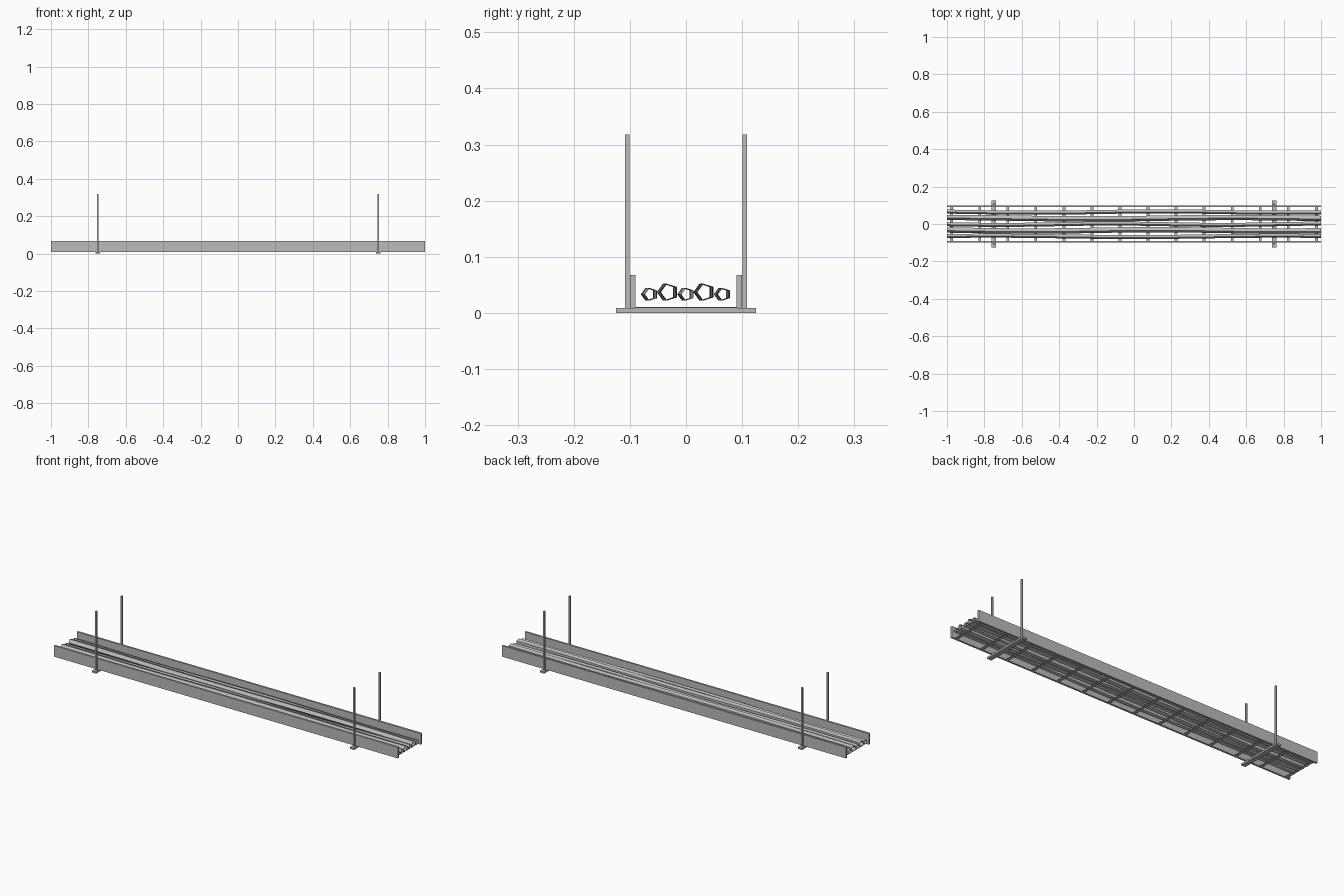
import bpy, bmesh, math

cube = bpy.data.objects.get("Cube")
if cube:
    bpy.data.objects.remove(cube, do_unlink=True)

steel = bpy.data.materials.new("galvanised grey")
steel.use_nodes = True
grey = (0.5, 0.5, 0.49, 1)
steel.diffuse_color = grey
steel.node_tree.nodes["Principled BSDF"].inputs["Base Color"].default_value = grey


def finish(name, bm):
    bmesh.ops.recalc_face_normals(bm, faces=bm.faces)
    mesh = bpy.data.meshes.new(name)
    bm.to_mesh(mesh)
    bm.free()
    mesh.materials.append(steel)
    obj = bpy.data.objects.new(name, mesh)
    bpy.context.collection.objects.link(obj)
    return obj


def box(name, x, y, z):
    """Box from (low, high) spans along each axis."""
    bm = bmesh.new()
    bmesh.ops.create_cube(bm, size=1)
    for v in bm.verts:
        v.co = [s[0] if c < 0 else s[1] for c, s in zip(v.co, (x, y, z))]
    return finish(name, bm)


def cable(name, y, z, radius, phase, waves):
    """Open five-sided tube that wanders slightly sideways along the tray."""
    bm = bmesh.new()
    rings = []
    steps = 20
    for i in range(steps + 1):
        x = -1 + 2 * i / steps
        sway = 0.0037 * math.sin(waves * math.pi * x + phase)
        rings.append([bm.verts.new((x,
                                    y + sway + radius * math.cos(math.pi + k * math.tau / 5),
                                    z + radius * math.sin(math.pi + k * math.tau / 5)))
                      for k in range(5)])
    for a, b in zip(rings, rings[1:]):
        for k in range(5):
            n = (k + 1) % 5
            bm.faces.new((a[k], a[n], b[n], b[k]))
    return finish(name, bm)


# Side rails
for side, s in (("left", 1), ("right", -1)):
    ys = sorted((s * 0.09, s * 0.1))
    box("rail_back" if s > 0 else "rail_front", (-1, 1), ys, (0.01, 0.068))

# Thin rungs between the rails
for i in range(14):
    x = -0.975 + 0.15 * i
    box(f"rung_{i + 1}", (x - 0.0075, x + 0.0075), (-0.091, 0.091), (0.009, 0.011))

# Support bars with hanging rods
for end, x in (("right", -0.75), ("left", 0.75)):
    box(f"{end}_support_bar", (x - 0.0125, x + 0.0125), (-0.125, 0.125), (0, 0.009))
    for place, y in (("front", -0.105), ("back", 0.105)):
        box(f"{end}_{place}_rod", (x - 0.004, x + 0.004),
            (y - 0.004, y + 0.004), (0.009, 0.318))

# Loose cables, thin and thick alternating
phases = (-1.6, 1.0, 2.2, -0.6, 0.9)
for i, phase in enumerate(phases):
    thick = i % 2 == 1
    radius = 0.0158 if thick else 0.0118
    cable(f"cable_{i + 1}", -0.065 + 0.0325 * i, 0.022 + 0.951 * radius,
          radius, phase, 1.3 + 0.2 * (i % 3))
